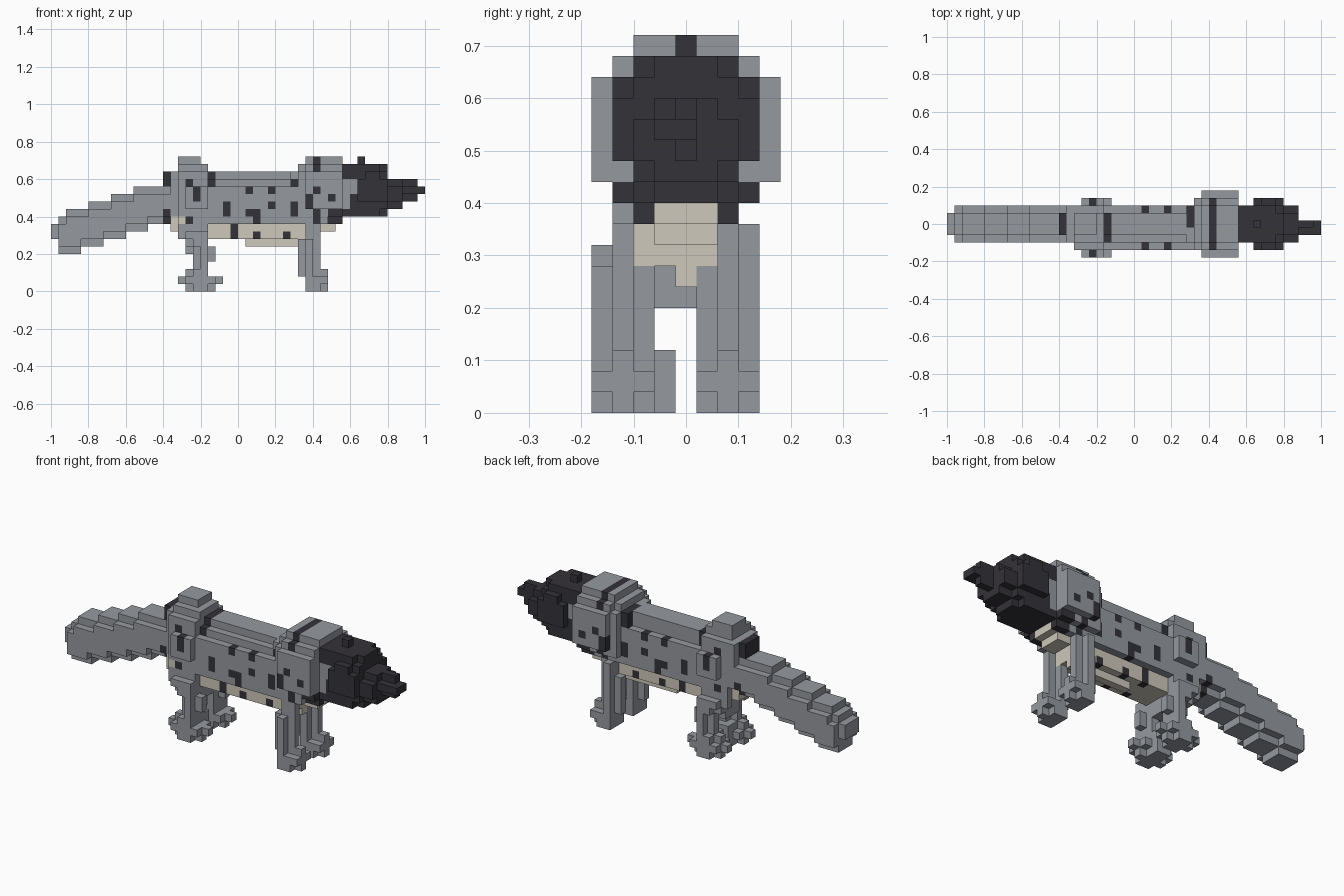
import bpy, bmesh
from mathutils import Vector

if "Cube" in bpy.data.objects:
    bpy.data.objects.remove(bpy.data.objects["Cube"])

U = 0.04  # edge of one block


def make_material(name, rgb):
    m = bpy.data.materials.new(name)
    m.use_nodes = True
    m.diffuse_color = (*rgb, 1)
    m.node_tree.nodes["Principled BSDF"].inputs["Base Color"].default_value = (*rgb, 1)
    return m


GREY, DARK, TAN = 0, 1, 2
MATERIALS = [make_material("fur_grey", (0.30, 0.32, 0.35)),
             make_material("dark_charcoal", (0.034, 0.032, 0.040)),
             make_material("belly_tan", (0.62, 0.58, 0.50))]

cells = {}  # block position -> (part, colour)


def box(part, xs, ys, zs, colour=GREY):
    """Fill an inclusive range of blocks."""
    for i in range(xs[0], xs[1] + 1):
        for j in range(ys[0], ys[1] + 1):
            for k in range(zs[0], zs[1] + 1):
                cells[i, j, k] = (part, colour)


def paint(xs, ys, zs, colour):
    """Recolour blocks that already exist."""
    for c, (part, _) in list(cells.items()):
        if all(r[0] <= v <= r[1] for v, r in zip(c, (xs, ys, zs))):
            cells[c] = (part, colour)


# Tail: stepped rounded sections sloping down to a blunt tip
box("tail", (0, 0), (-1, 1), (7, 8))
for i in range(1, 16):
    low = 5 + (i - 1) // 3
    high = min(10 + (i - 2) // 3, 13)
    box("tail", (i, i), (-1, 1), (low, high))
    box("tail", (i, i), (-2, 2), (low + 1, high - 1))
box("tail", (15, 15), (-1, 1), (14, 15), DARK)
paint((15, 15), (-2, 2), (9, 10), DARK)

# Torso with stepped back
box("torso", (20, 36), (-3, 2), (9, 13))
box("torso", (20, 36), (-2, 1), (14, 14))
box("torso", (20, 36), (-1, 1), (15, 15))

# Belly with a lower keel
box("belly", (20, 34), (-2, 1), (7, 8), TAN)
box("belly", (26, 34), (0, 0), (6, 6), TAN)
box("belly", (16, 19), (-2, 1), (8, 9), TAN)

# Hips with raised side plates
box("hips", (16, 20), (-2, 2), (10, 15))
box("hips", (17, 20), (-3, 2), (9, 15))
box("hips", (17, 20), (-2, 1), (16, 16))
box("hips", (17, 19), (-1, 1), (17, 17))
box("hips", (18, 20), (-4, -4), (11, 13))
box("hips", (18, 20), (3, 3), (11, 13))
paint((16, 17), (-3, -2), (9, 9), TAN)
paint((21, 21), (-2, 1), (14, 15), DARK)

# Neck ruff: rounded thick collar
box("neck_ruff", (32, 32), (-2, 2), (10, 15))
box("neck_ruff", (33, 33), (-3, 3), (10, 15))
box("neck_ruff", (33, 33), (-2, 2), (16, 16))
for half, low, high in ((4, 11, 15), (3, 10, 16), (2, 9, 17)):
    box("neck_ruff", (34, 38), (-half, half), (low, high))
paint((35, 35), (-4, 4), (16, 17), DARK)

# Chest
box("chest", (36, 37), (-1, 1), (8, 9), TAN)
box("chest", (38, 38), (-1, 1), (9, 9), TAN)
for side in (-2, 2):
    box("chest", (37, 38), (side, side), (9, 9), DARK)
box("chest", (37, 38), (-3, 3), (10, 10), DARK)

# Head: rounded dome narrowing to the muzzle and nose
box("head", (39, 43), (-2, 2), (10, 16), DARK)
box("head", (44, 44), (-2, 2), (11, 15), DARK)
box("head", (44, 44), (-1, 1), (10, 16), DARK)
box("head", (41, 44), (-3, 3), (12, 14), DARK)
box("head", (42, 43), (-3, 3), (15, 15), DARK)
box("head", (41, 41), (0, 0), (17, 17), DARK)
box("head", (45, 46), (-1, 1), (11, 14), DARK)
box("head", (45, 46), (-2, 2), (12, 13), DARK)
paint((39, 39), (-2, 2), (11, 14), GREY)
paint((40, 40), (-2, 2), (13, 14), GREY)
paint((39, 40), (-1, 1), (10, 16), DARK)
box("nose", (47, 48), (0, 0), (12, 14), DARK)
box("nose", (47, 49), (-1, 0), (13, 13), DARK)

# Legs, one pair per side, with cross-shaped sections and knobbly feet
for name, c in (("right", -3), ("left", 2)):
    wide = (c - 1, c + 1)
    f = "front_leg_" + name
    box(f, (34, 34), wide, (0, 6))
    box(f, (33, 33), (c, c), (2, 6))
    box(f, (34, 35), (c, c), (0, 8))
    box(f, (35, 35), wide, (0, 1))
    box(f, (36, 36), (c, c), (0, 2))
    box(f, (36, 36), wide, (1, 1))
    h = "hind_leg_" + name
    box(h, (18, 21), (c, c), (0, 0))
    box(h, (19, 20), wide, (0, 2))
    box(h, (17, 22), (c, c), (1, 1))
    box(h, (18, 21), wide, (1, 1))
    box(h, (18, 20), (c, c), (2, 2))
    box(h, (19, 20), (c, c), (3, 3))
    box(h, (20, 20), wide, (3, 5))
    box(h, (19, 21), (c, c), (4, 5))
    box(h, (18, 20), (c, c), (6, 6))
    box(h, (19, 20), wide, (6, 7))
    box(h, (17, 20), (c, c), (7, 8))
    box(h, (18, 19), wide, (7, 7))
box("front_leg_left", (34, 34), (3, 3), (7, 8))
box("hind_leg_right", (19, 20), (-1, -1), (0, 2))
box("pelvis", (18, 20), (-1, 1), (5, 8))

# Dark coat spots on both flanks: column, lowest and highest block
SPOTS = ((18, 14, 14), (19, 12, 13), (23, 10, 11), (24, 7, 8), (26, 13, 13),
         (26, 10, 10), (27, 9, 10), (29, 11, 11), (29, 13, 13), (27, 7, 7), (31, 7, 7),
         (32, 14, 14), (32, 10, 11), (34, 11, 12), (35, 13, 13), (35, 9, 10),
         (37, 12, 12), (18, 9, 9))
for i, low, high in SPOTS:
    for side in ((-4, -2), (1, 4)):
        paint((i, i), side, (low, high), DARK)
paint((32, 32), (0, 2), (15, 15), DARK)

# Turn each part into a mesh of its exposed block faces
DIRS = [Vector(d) for d in ((1, 0, 0), (-1, 0, 0), (0, 1, 0), (0, -1, 0), (0, 0, 1), (0, 0, -1))]
for part in sorted({p for p, _ in cells.values()}):
    bm = bmesh.new()
    corners = {}

    def corner(p):
        key = tuple(round(v * 2) for v in p)
        if key not in corners:
            corners[key] = bm.verts.new(((p.x - 24.5) * U, p.y * U, (p.z + 0.5) * U))
        return corners[key]

    for c, (owner, colour) in cells.items():
        if owner != part:
            continue
        for d in DIRS:
            mid = Vector(c)
            if tuple(int(v) for v in mid + d) in cells:
                continue
            a = Vector((d.y, d.z, d.x)) * 0.5
            b = d.cross(a)
            mid = mid + d * 0.5
            face = bm.faces.new([corner(mid + o) for o in (-a - b, a - b, a + b, b - a)])
            face.material_index = colour
    mesh = bpy.data.meshes.new(part)
    bm.to_mesh(mesh)
    bm.free()
    for m in MATERIALS:
        mesh.materials.append(m)
    bpy.context.scene.collection.objects.link(bpy.data.objects.new(part, mesh))
